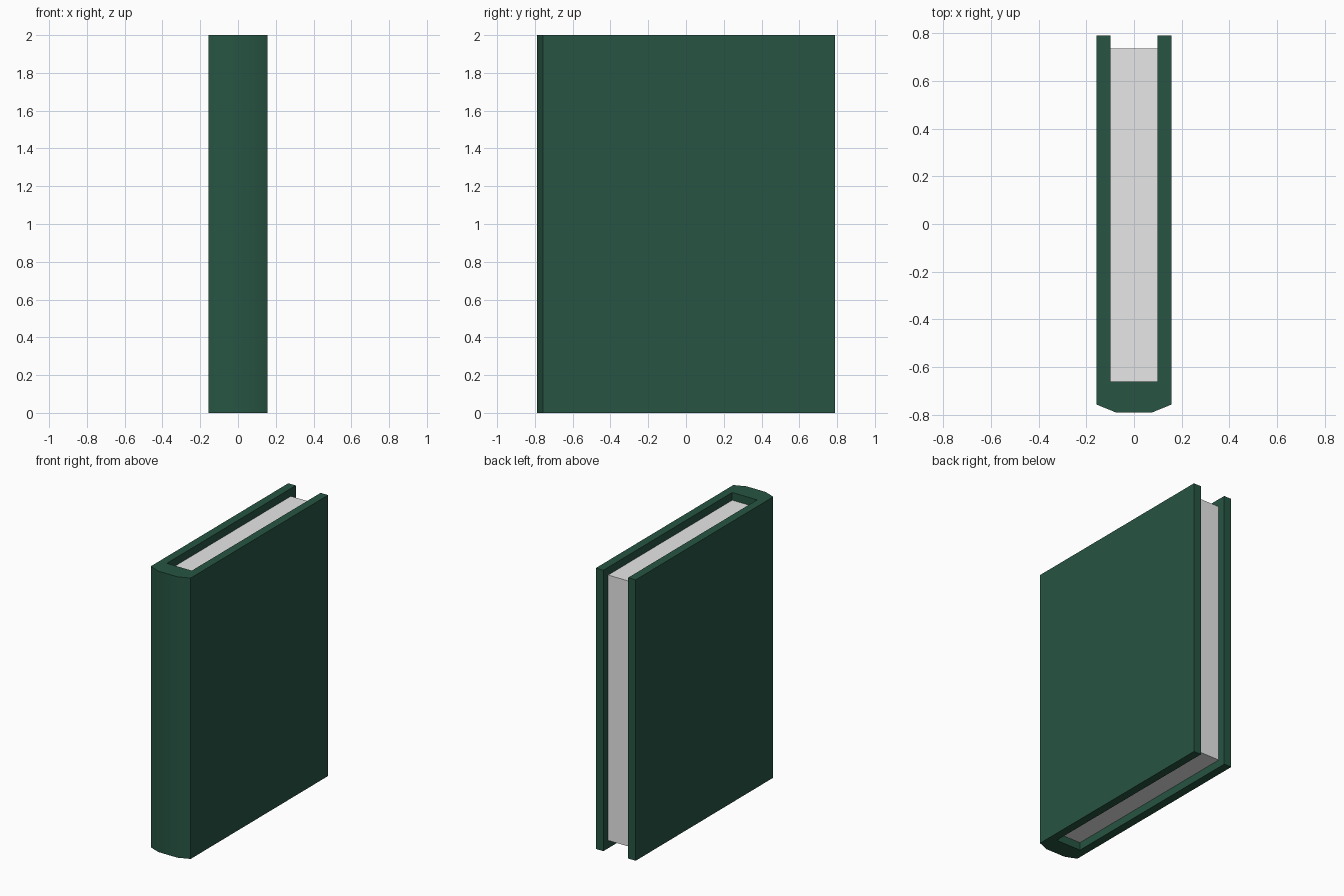
import bpy
import bmesh

HEIGHT = 2.0
HALF_WIDTH = 0.157
INNER_HALF = 0.098
BACK = 0.79
SPINE_INNER = -0.66
INSET = 0.055

cube = bpy.data.objects.get("Cube")
if cube:
    bpy.data.objects.remove(cube, do_unlink=True)


def make_material(name, colour):
    mat = bpy.data.materials.new(name)
    mat.use_nodes = True
    mat.diffuse_color = colour
    mat.node_tree.nodes["Principled BSDF"].inputs["Base Color"].default_value = colour
    return mat


def extrude_profile(name, profile, bottom, top, mat):
    """Raise a plan outline from bottom to top as a closed solid."""
    bm = bmesh.new()
    face = bm.faces.new([bm.verts.new((x, y, bottom)) for x, y in profile])
    raised = bmesh.ops.extrude_face_region(bm, geom=[face])["geom"]
    verts = [v for v in raised if isinstance(v, bmesh.types.BMVert)]
    bmesh.ops.translate(bm, verts=verts, vec=(0, 0, top - bottom))
    bmesh.ops.recalc_face_normals(bm, faces=bm.faces)
    mesh = bpy.data.meshes.new(name)
    bm.to_mesh(mesh)
    bm.free()
    mesh.materials.append(mat)
    obj = bpy.data.objects.new(name, mesh)
    bpy.context.collection.objects.link(obj)
    return obj


green = make_material("dark green cloth", (0.02, 0.09, 0.056, 1))
paper = make_material("pale paper", (0.8, 0.8, 0.8, 1))

# Cover: two boards joined by a softly faceted spine, mirrored across x
half = [(0.076, -BACK), (HALF_WIDTH, -0.757), (HALF_WIDTH, BACK),
        (INNER_HALF, BACK), (INNER_HALF, SPINE_INNER)]
outline = half + [(-x, y) for x, y in reversed(half)]
cover = extrude_profile("cover", outline, 0, HEIGHT, green)

# Smooth the spine while the board edges stay sharp
bpy.ops.object.select_all(action="DESELECT")
cover.select_set(True)
bpy.context.view_layer.objects.active = cover
bpy.ops.object.shade_smooth_by_angle(angle=0.5236)

# Page block: inset from the top, bottom and open edge of the boards
page_back = BACK - INSET
pages = [(-INNER_HALF, SPINE_INNER), (INNER_HALF, SPINE_INNER),
         (INNER_HALF, page_back), (-INNER_HALF, page_back)]
extrude_profile("pages", pages, INSET, HEIGHT - INSET, paper)
